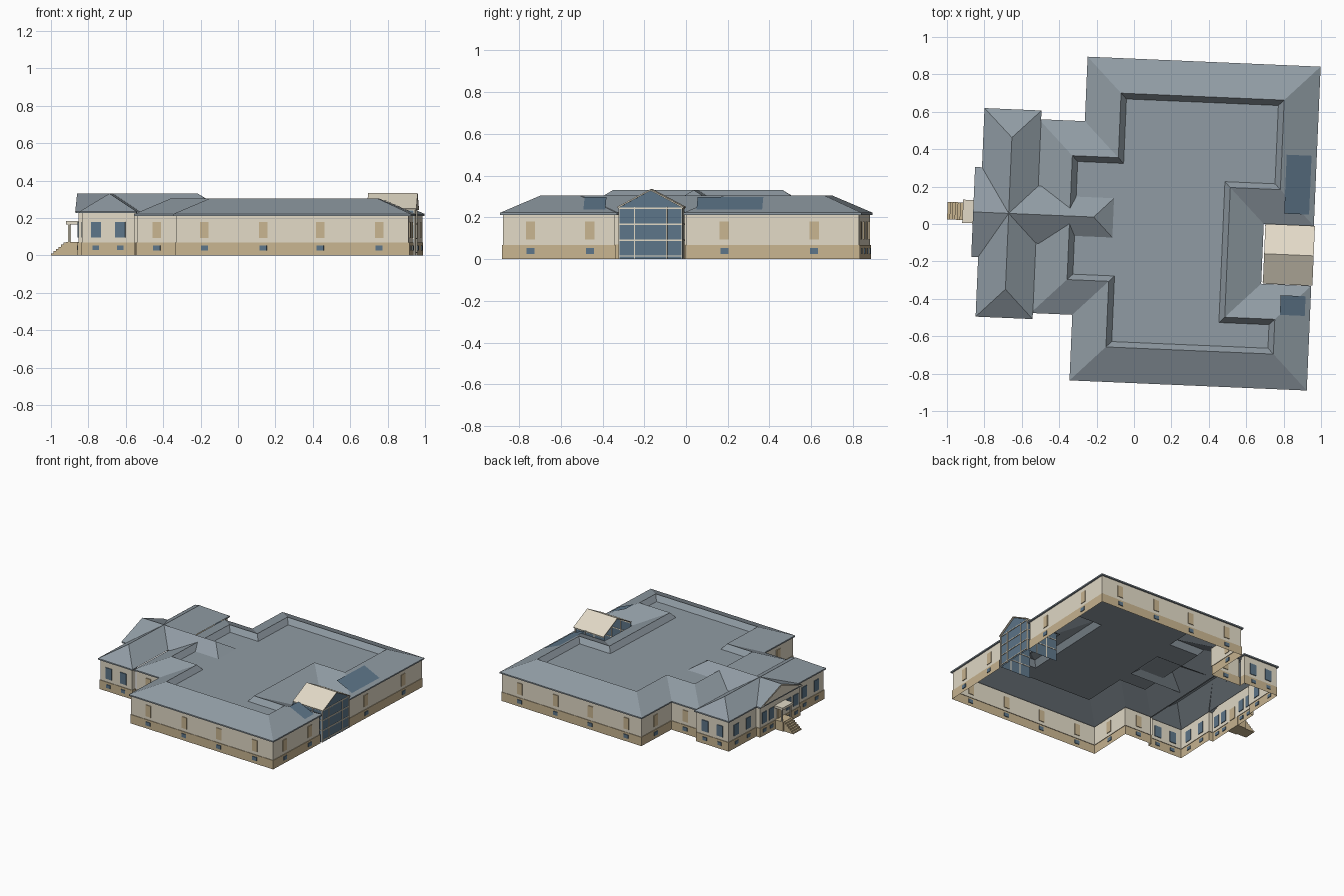
import bpy, bmesh, math
from mathutils import Matrix, Vector

if "Cube" in bpy.data.objects:
    bpy.data.objects.remove(bpy.data.objects["Cube"])

# The plan is drawn square-on, then turned slightly about z
TURN = Matrix.Rotation(math.radians(-2.45), 4, 'Z')

def material(name, r, g, b):
    m = bpy.data.materials.new(name)
    m.diffuse_color = (r, g, b, 1)
    m.use_nodes = True
    m.node_tree.nodes["Principled BSDF"].inputs["Base Color"].default_value = m.diffuse_color
    return m

ROOF = material("roof_grey", 0.28, 0.33, 0.37)
CREAM = material("cream_wall", 0.76, 0.70, 0.57)
TAN = material("tan_base", 0.58, 0.46, 0.28)
BLUE = material("blue_glass", 0.11, 0.18, 0.25)

def make(name, verts, faces, mat):
    me = bpy.data.meshes.new(name)
    me.from_pydata([TURN @ Vector(v) for v in verts], [], faces)
    me.materials.append(mat)
    ob = bpy.data.objects.new(name, me)
    bpy.context.collection.objects.link(ob)
    return ob

def boxes(name, items, mat):
    bm = bmesh.new()
    for u0, u1, v0, v1, z0, z1 in items:
        m = Matrix.LocRotScale(((u0 + u1) / 2, (v0 + v1) / 2, (z0 + z1) / 2), None,
                               (u1 - u0, v1 - v0, z1 - z0))
        bmesh.ops.create_cube(bm, size=1, matrix=TURN @ m)
    me = bpy.data.meshes.new(name)
    bm.to_mesh(me)
    bm.free()
    me.materials.append(mat)
    bpy.context.collection.objects.link(bpy.data.objects.new(name, me))

def inset(poly, d):
    # mitred inward offset of a counter-clockwise polygon
    out, n = [], len(poly)
    for i in range(n):
        p = Vector(poly[i])
        a = (p - Vector(poly[i - 1])).normalized()
        b = (Vector(poly[(i + 1) % n]) - p).normalized()
        na, nb = Vector((-a.y, a.x)), Vector((-b.y, b.x))
        out.append(p + (na + nb) * d / (1 + na.dot(nb)))
    return out

def loft(name, poly, rings, mat, skip=(), cap=False):
    # rings are (inset, height) pairs; skip leaves out plan edges
    n = len(poly)
    verts = [(p.x, p.y, z) for d, z in rings for p in inset(poly, d)]
    faces = [(r * n + i, r * n + (i + 1) % n, (r + 1) * n + (i + 1) % n, (r + 1) * n + i)
             for r in range(len(rings) - 1) for i in range(n) if i not in skip]
    if cap:
        faces.append(tuple(range((len(rings) - 1) * n, len(rings) * n)))
    return make(name, verts, faces, mat)

# Main building: eave outline with entrance notch on the right
main = [(-.532, -.499), (-.309, -.499), (-.309, -.85), (.961, -.85), (.961, -.29), (.693, -.29),
        (.693, .03), (.961, .03), (.961, .883), (-.286, .883), (-.286, .538), (-.532, .538)]
gaps = (4, 5, 6, 11)
loft("main_base", main, [(.008, 0), (.008, .068), (.012, .068)], TAN, gaps)
loft("main_walls", main, [(.012, .068), (.012, .212)], CREAM, gaps)
loft("main_roof", main, [(.012, .212), (0, .212), (0, .222), (.187, .305), (.217, .265)], ROOF, cap=True)

# Front wing with a projecting centre bay
C = .028
wing = [(-.52, .53), (-.52, .585), (-.825, .585), (-.825, .268), (-.858, .268), (-.858, -.212),
        (-.825, -.212), (-.825, -.531), (-.52, -.531), (-.52, -.48)]
loft("wing_base", wing, [(.008, 0), (.008, .07), (.012, .07)], TAN, (9,))
loft("wing_walls", wing, [(.012, .07), (.012, .226)], CREAM, (9,))
loft("wing_eaves", wing, [(.012, .226), (0, .226), (0, .236)], ROOF, (9,))

E, R = .235, .331
A = -.672
make("wing_hip_roof",
     [(-.825, -.531, E), (-.52, -.531, E), (-.52, .585, E), (-.825, .585, E), (A, -.378, R), (A, .434, R)],
     [(0, 1, 4), (1, 2, 5, 4), (2, 3, 5), (3, 0, 4, 5)], ROOF)
make("bay_gable_roof",
     [(-.862, C, R), (A, C, R), (-.82, C + .24, E), (-.862, C + .24, E), (-.82, C - .24, E), (-.862, C - .24, E)],
     [(0, 1, 2, 3), (1, 0, 5, 4)], ROOF)
make("rear_cross_roof",
     [(A, C, R), (-.217, C, R), (-.065, C + .153, E), (-.52, C + .153, E), (-.065, C - .153, E), (-.52, C - .153, E)],
     [(0, 1, 2, 3), (1, 0, 5, 4), (1, 4, 2)], ROOF)
make("bay_pediment", [(-.846, C - .235, E - .01), (-.846, C + .235, E - .01), (-.846, C, R - .003)],
     [(0, 2, 1)], CREAM)
make("bay_rake_trim",
     [(-.862, C, R), (-.862, C + .24, E), (-.862, C + .24, E - .01), (-.862, C, R - .014),
      (-.862, C - .24, E - .01), (-.862, C - .24, E)],
     [(0, 1, 2, 3), (0, 3, 4, 5)], CREAM)

# Windows: thin panels straddling each wall
def on_v(v, centres, w, z0, z1):
    return [(u - w / 2, u + w / 2, v - .005, v + .005, z0, z1) for u in centres]

def on_u(u, centres, w, z0, z1):
    return [(u - .005, u + .005, v - w / 2, v + w / 2, z0, z1) for v in centres]

long_u = (-.144, .171, .476, .791)
right_v = (-.705, -.42, .225, .655)
wing_end = (-.738, -.608)
wing_side = (C - .46, C - .32, C + .32, C + .46)
bay = (C - .18, C - .10, C + .10, C + .18)

def main_windows(w, z0, z1, d):
    return (on_v(-.838 - d, long_u, w, z0, z1) + on_v(.871 + d, long_u, w, z0, z1)
            + on_v(-.487 - d, (-.414,), w, z0, z1) + on_v(.526 + d, (-.40,), w, z0, z1)
            + on_u(.949 + d, right_v, w, z0, z1)
            + on_u(-.297 - d, (-.67,), w, z0, z1) + on_u(-.274 - d, (.71,), w, z0, z1))

def wing_windows(w, z0, z1, d):
    return (on_v(-.519 - d, wing_end, w, z0, z1) + on_v(.573 + d, wing_end, w, z0, z1)
            + on_u(-.813 - d, wing_side, w, z0, z1) + on_u(-.846 - d, bay, w, z0, z1))

boxes("blind_windows", main_windows(.045, .093, .18, 0), TAN)
boxes("basement_windows", main_windows(.038, .025, .053, .004) + wing_windows(.035, .028, .053, .004), BLUE)
boxes("wing_windows", wing_windows(.054, .095, .18, 0), BLUE)
boxes("front_door", on_u(-.846, (C,), .06, .07, .16), TAN)

# Glazed entrance on the right
G0, G1, GM = -.28, .022, -.129
make("entrance_glass",
     [(.70, G0, 0), (.955, G0, 0), (.955, G1, 0), (.70, G1, 0),
      (.70, G0, .25), (.955, G0, .25), (.955, G1, .25), (.70, G1, .25), (.955, GM, .328)],
     [(0, 1, 5, 4), (1, 2, 6, 8, 5), (2, 3, 7, 6)], BLUE)
boxes("entrance_mullions",
      [(.952, .96, v - .003, v + .003, 0, .25) for v in (G0, -.206, -.052, G1)]
      + [(.952, .96, G0, G1, z - .003, z + .003) for z in (.015, .09, .167, .243)]
      + [(u - .003, u + .003, v - .003, v + .003, 0, .25) for v in (G0, G1) for u in (.79, .87)]
      + [(.70, .955, v - .003, v + .003, z - .003, z + .003) for v in (G0, G1) for z in (.09, .167, .243)],
      CREAM)
S0, S1 = -.289, .031
roof = make("entrance_roof",
            [(u, v, z) for u in (.702, .967) for v, z in ((S0, .25), (GM, .335), (S1, .25))],
            [(0, 3, 4, 1), (1, 4, 5, 2)], CREAM)
sol = roof.modifiers.new("thickness", 'SOLIDIFY')
sol.thickness = .007
sol.offset = -1

# Roof panels lying in the plane of the right-hand slope
def slope(u):
    return .222 + (.961 - u) * .083 / .187 + .003

for i, (v0, v1) in enumerate(((.09, .405), (-.452, -.347))):
    make(f"skylight_{i + 1}", [(u, v, slope(u)) for u, v in ((.80, v0), (.933, v0), (.933, v1), (.80, v1))],
         [(0, 1, 2, 3)], BLUE)

# Porch: stairs, landing, posts and canopy
P = .029
boxes("porch_steps",
      [(-1.0 + i * .0135, -.918, P - .047, P + .047, i * .0115, (i + 1) * .0115) for i in range(6)]
      + [(-.918, -.846, P - .055, P + .055, 0, .072)], TAN)
boxes("porch_canopy",
      [(-.918, -.846, P - .062, P + .062, .165, .183)]
      + [(-.908, -.898, P + s * .05 - .005, P + s * .05 + .005, .07, .167) for s in (-1, 1)], CREAM)
